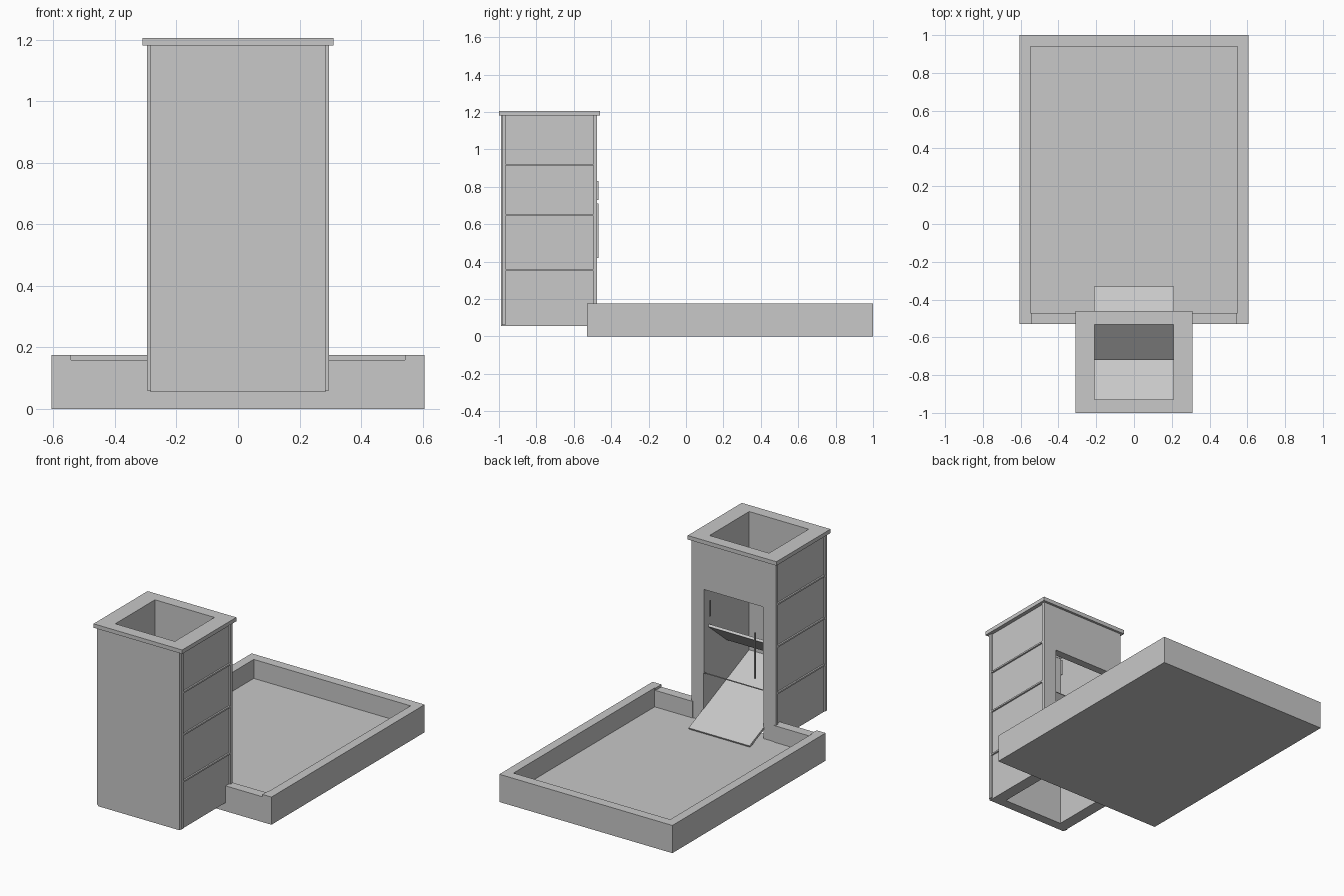
import bpy
import bmesh
import math
from mathutils import Vector

cube = bpy.data.objects.get("Cube")
if cube:
    bpy.data.objects.remove(cube, do_unlink=True)

# One plain grey for everything
grey = bpy.data.materials.new("plain_grey")
grey.use_nodes = True
colour = (0.58, 0.58, 0.58, 1)
grey.diffuse_color = colour
grey.node_tree.nodes["Principled BSDF"].inputs["Base Color"].default_value = colour


def box(name, xs, ys, zs):
    """Box from its x, y and z ranges."""
    bm = bmesh.new()
    bmesh.ops.create_cube(bm, size=1)
    for v in bm.verts:
        v.co = Vector([r[0] if c < 0 else r[1] for c, r in zip(v.co, (xs, ys, zs))])
    mesh = bpy.data.meshes.new(name)
    bm.to_mesh(mesh)
    bm.free()
    mesh.materials.append(grey)
    obj = bpy.data.objects.new(name, mesh)
    bpy.context.collection.objects.link(obj)
    return obj


def cut(obj, xs, ys, zs):
    """Remove a box-shaped volume from an object."""
    cutter = box("cutter", xs, ys, zs)
    cutter.hide_render = True
    mod = obj.modifiers.new("cut", "BOOLEAN")
    mod.operation = "DIFFERENCE"
    mod.solver = "EXACT"
    mod.object = cutter
    bpy.context.view_layer.objects.active = obj
    bpy.ops.object.modifier_apply(modifier=mod.name)
    bpy.data.objects.remove(cutter, do_unlink=True)


def slab(name, half_width, high, low, thick):
    """Sloping board whose top runs between two (y, z) points."""
    high, low = Vector(high), Vector(low)
    run = low - high
    length = run.length
    obj = box(name, (-half_width, half_width), (0, length), (-thick, 0))
    flip = run.x < 0
    if flip:
        for v in obj.data.vertices:
            v.co.y -= length
    obj.location = (0, high.x, high.y)
    obj.rotation_euler.x = math.atan2(run.y, run.x) if not flip else math.atan2(-run.y, -run.x)
    return obj


# Tray with a lower front wall, notched where the tower stands
FLOOR = 0.055
tray = box("tray", (-0.605, 0.605), (-0.53, 1), (0, 0.175))
cut(tray, (-0.548, 0.548), (-0.47, 0.94), (FLOOR, 0.5))
cut(tray, (-0.542, 0.542), (-0.6, -0.4), (0.16, 0.5))
cut(tray, (-0.285, 0.285), (-0.6, -0.4), (FLOOR, 0.5))

# Hollow tower, open at top and bottom, with a tall opening at the back
tower = box("tower", (-0.285, 0.285), (-0.99, -0.475), (FLOOR, 1.18))
cut(tower, (-0.21, 0.21), (-0.93, -0.53), (-0.1, 1.5))
cut(tower, (-0.21, 0.21), (-0.6, -0.4), (-0.1, 0.89))

# Cap rim
cap = box("cap", (-0.31, 0.31), (-1, -0.46), (1.18, 1.205))
cut(cap, (-0.208, 0.208), (-0.928, -0.532), (1, 1.5))

# Raised trim on both sides: corner strips and thin rails
for side, s in (("right", -1), ("left", 1)):
    xs = sorted((s * 0.28, s * 0.295))
    trim = box(side + "_trim", xs, (-0.985, -0.475), (0.06, 1.18))
    seams = (0.06, 0.355, 0.65, 0.918, 1.18)
    wide = sorted((s * 0.2, s * 0.4))
    for i in range(4):
        bottom = seams[i] + (0.005 if i else -0.1)
        top = seams[i + 1] + (-0.005 if i < 3 else 0.1)
        cut(trim, wide, (-0.965, -0.495), (bottom, top))

# Delivery ramp and the upper baffle inside the tower
slab("ramp", 0.213, (-0.93, 0.33), (-0.33, 0.065), 0.015)
slab("baffle", 0.21, (-0.532, 0.645), (-0.72, 0.488), 0.016)

# Thin frame around the upper part of the opening
frame = box("window_frame", (-0.21, 0.21), (-0.481, -0.475), (0.356, 0.89))
cut(frame, (-0.206, 0.206), (-0.6, -0.4), (0.361, 0.886))

# Upright slim bars in the opening
box("short_bar", (0.16, 0.166), (-0.478, -0.468), (0.73, 0.83))
box("long_bar", (-0.155, -0.149), (-0.478, -0.468), (0.42, 0.71))
